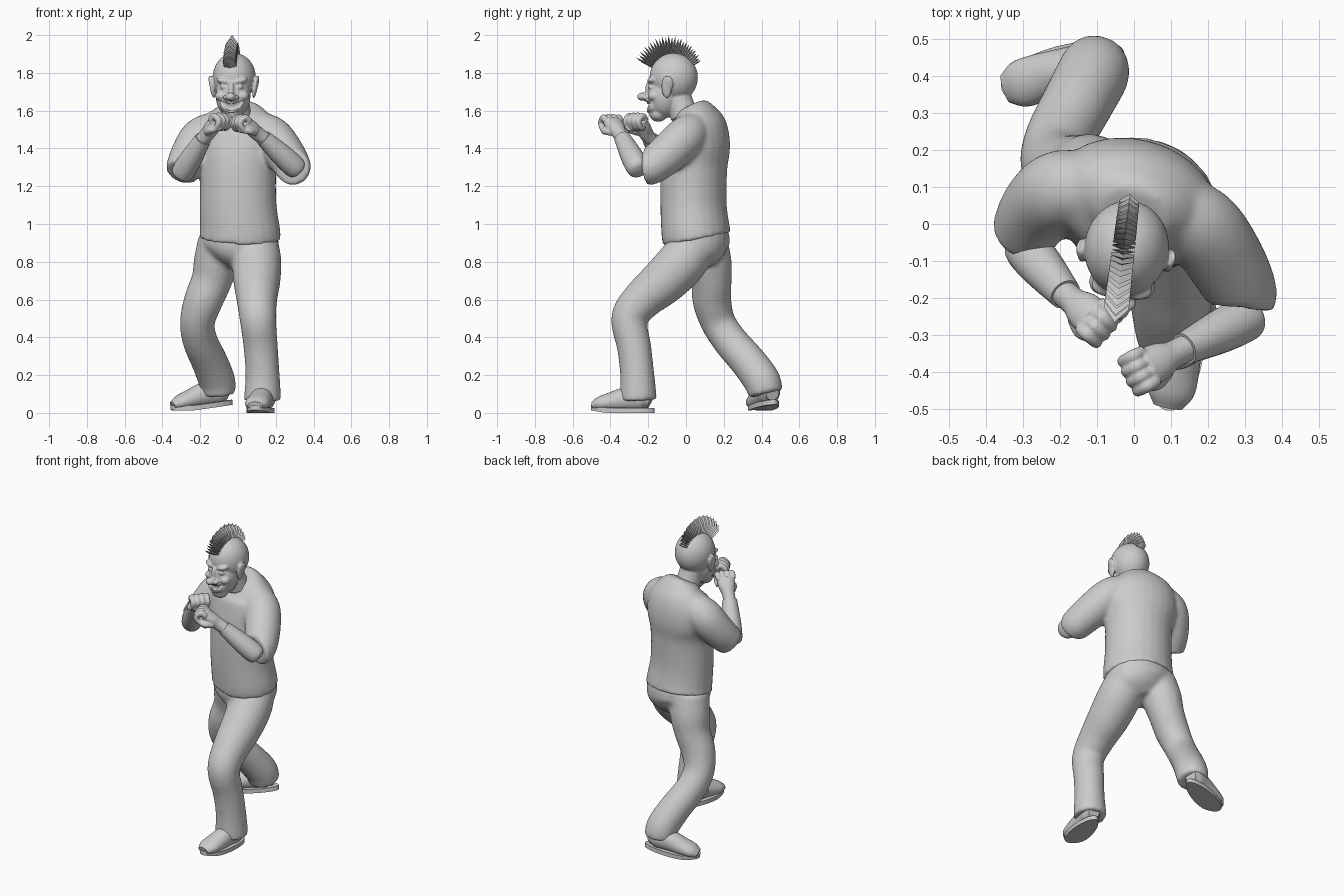
import bpy, bmesh
from math import sin, cos, pi, radians
from mathutils import Vector, Matrix

if "Cube" in bpy.data.objects:
    bpy.data.objects.remove(bpy.data.objects["Cube"])

grey = bpy.data.materials.new("plain_grey")
grey.use_nodes = True
grey.diffuse_color = (0.6, 0.6, 0.6, 1)
grey.node_tree.nodes["Principled BSDF"].inputs["Base Color"].default_value = (0.6, 0.6, 0.6, 1)


def finish(name, bm, matrix=None, voxel=0, smooth=4, sharp=40):
    """Turn a bmesh into an object; a voxel size fuses its parts into one skin."""
    if matrix:
        bm.transform(matrix)
    bmesh.ops.recalc_face_normals(bm, faces=bm.faces)
    mesh = bpy.data.meshes.new(name)
    for f in bm.faces:
        f.smooth = True
    bm.to_mesh(mesh)
    bm.free()
    mesh.set_sharp_from_angle(angle=radians(sharp))
    mesh.materials.append(grey)
    ob = bpy.data.objects.new(name, mesh)
    bpy.context.collection.objects.link(ob)
    if voxel:
        fuse = ob.modifiers.new("fuse", 'REMESH')
        fuse.mode = 'VOXEL'
        fuse.voxel_size = voxel
        fuse.use_smooth_shade = True
        relax = ob.modifiers.new("relax", 'SMOOTH')
        relax.iterations = smooth
    return ob


def spline(stations, steps=5):
    """Catmull-Rom through stations of x, y, z, half width, half depth."""
    pts = [Vector(s if len(s) == 5 else (*s, s[3])) for s in stations]
    pts = [pts[0] * 2 - pts[1]] + pts + [pts[-1] * 2 - pts[-2]]
    out = []
    for a, b, c, d in zip(pts, pts[1:], pts[2:], pts[3:]):
        for i in range(steps):
            t = i / steps
            out.append((b * 2 + (c - a) * t + (a * 2 - b * 5 + c * 4 - d) * t**2
                        + (b * 3 - a - c * 3 + d) * t**3) / 2)
    return out + [pts[-2]]


def loft(bm, stations, yaw=0, sides=24):
    path = spline(stations)
    ref = Vector((cos(yaw), sin(yaw), 0))
    rings = []
    for i, p in enumerate(path):
        tan = (path[min(i + 1, len(path) - 1)] - path[max(i - 1, 0)]).to_3d().normalized()
        u = (ref - tan * ref.dot(tan)).normalized()
        v = tan.cross(u)
        rings.append([bm.verts.new(p.to_3d() + u * p[3] * cos(k * 2 * pi / sides)
                                   + v * p[4] * sin(k * 2 * pi / sides)) for k in range(sides)])
    for r, s in zip(rings, rings[1:]):
        for k in range(sides):
            j = (k + 1) % sides
            bm.faces.new((r[k], r[j], s[j], s[k]))
    bm.faces.new(rings[0][::-1])
    bm.faces.new(rings[-1])


def ball(bm, centre, radii, roll=0):
    bmesh.ops.create_icosphere(bm, subdivisions=4, radius=1, matrix=Matrix.Translation(centre)
                               @ Matrix.Rotation(roll, 4, 'Y') @ Matrix.Diagonal((*radii, 1)))


# Shirt: twisted trunk and two short sleeves
bm = bmesh.new()
loft(bm, [(.01, .058, .922, .221, .182), (.01, .051, .965, .216, .18), (0, .04, 1.1, .206, .174),
          (0, .042, 1.3, .206, .175), (0, .058, 1.42, .23, .172), (0, .058, 1.52, .215, .154),
          (0, .045, 1.58, .165, .115), (-.005, .025, 1.622, .095, .08)], yaw=-.26)
loft(bm, [(.08, .05, 1.52, .085), (.175, .0, 1.465, .108), (.245, -.095, 1.375, .107),
          (.288, -.18, 1.308, .098), (.284, -.215, 1.3, .094)])
loft(bm, [(-.09, .09, 1.52, .085), (-.19, .092, 1.46, .11), (-.255, .045, 1.365, .104),
          (-.3, -.03, 1.27, .09)])
finish("shirt", bm, voxel=.011, smooth=14)

# Trousers: pelvis, forward bent leg and trailing leg
bm = bmesh.new()
loft(bm, [(.01, .06, .97, .2, .168), (.01, .06, .88, .203, .172), (0, .07, .82, .16, .14),
          (-.01, .08, .775, .08, .08)], yaw=-.1)
loft(bm, [(.1, .06, .92, .11), (.1, -.01, .81, .13), (.1, -.115, .7, .125), (.1, -.23, .6, .108),
          (.105, -.3, .5, .097), (.12, -.275, .35, .091), (.13, -.258, .2, .091), (.13, -.252, .065, .1)])
loft(bm, [(-.09, .095, .92, .12), (-.115, .122, .8, .12), (-.14, .134, .7, .108),
          (-.185, .138, .59, .103), (-.215, .17, .48, .093), (-.2, .235, .38, .093),
          (-.15, .33, .27, .096), (-.112, .402, .17, .098), (-.105, .422, .1, .092)])
finish("trousers", bm, voxel=.011, smooth=14)

# Shoes: rounded upper on an egg-shaped sole with a lifted toe
for side, place, yaw, tilt in (("left", (.123, -.335, 0), -.2, 0),
                               ("right", (-.19, .415, .022), -1.26, .13)):
    where = Matrix.Translation(place) @ Matrix.Rotation(yaw, 4, 'Z') @ Matrix.Rotation(tilt, 4, 'X')
    bm = bmesh.new()
    loft(bm, [(0, .15, .06, .035, .035), (0, .11, .075, .055, .062), (0, .03, .075, .058, .065),
              (0, -.06, .058, .065, .052), (0, -.12, .048, .063, .04), (0, -.16, .038, .04, .022)])
    for v in bm.verts:
        v.co.z = max(v.co.z, .015)
    finish(side + "_shoe", bm, where)
    bm = bmesh.new()
    angles = [i * 2 * pi / 32 for i in range(32)]
    sole = bm.faces.new([bm.verts.new(((.067 - .009 * cos(a)) * sin(a), .172 * cos(a), 0))
                         for a in angles])
    top = bmesh.ops.extrude_face_region(bm, geom=[sole])["geom"]
    bmesh.ops.translate(bm, vec=(0, 0, .026), verts=[g for g in top if isinstance(g, bmesh.types.BMVert)])
    for v in bm.verts:
        v.co.z += max(0, -v.co.y - .08) * .16
    finish(side + "_sole", bm, where)

# Forearms and clenched fists
for side, elbow, wrist, knuckle, sign in (
        ("left", (.315, -.25, 1.288), (.135, -.337, 1.455), (.0, -.405, 1.557), 1),
        ("right", (-.3, -.055, 1.262), (-.185, -.19, 1.45), (-.085, -.275, 1.565), -1)):
    e, w, k = Vector(elbow), Vector(wrist), Vector(knuckle)
    bm = bmesh.new()
    loft(bm, [(*e.lerp(w, -.07), .015), (*e.lerp(w, -.03), .045), (*e.lerp(w, .08), .06),
              (*e.lerp(w, .45), .059), (*w, .044)])
    finish(side + "_forearm", bm)
    f = (k - w).normalized()
    s = f.cross(Vector((0, 0, 1))).normalized()
    n = s.cross(f)
    frame = Matrix((s, f, n)).transposed().to_4x4()
    frame.translation = w.lerp(k, .62)
    bm = bmesh.new()
    loft(bm, [(0, -.11, 0, .034), (0, -.06, 0, .035), (0, -.02, .004, .046, .034),
              (0, .03, .006, .05, .03)])
    for i in range(4):
        x = (i - 1.5) * .027
        reach = .058 - .004 * abs(i - 1.5)
        loft(bm, [(x, .02, .014, .015), (x, reach, .014, .0165), (x, reach + .008, -.022, .015),
                  (x, .03, -.036, .014), (x, .005, -.026, .012)], sides=10)
    loft(bm, [(-sign * .03, -.04, -.01, .017), (-sign * .046, .0, -.028, .017),
              (-sign * .02, .038, -.047, .014)], sides=10)
    finish(side + "_fist", bm, frame @ Matrix.Scale(1.1, 4), voxel=.005, smooth=2)

# Head with neck, ears and grimacing features
head_place = Matrix.Translation((-.02, -.065, 1.72)) @ Matrix.Rotation(-.12, 4, 'Z')
bm = bmesh.new()
loft(bm, [(.01, .06, -.15, .075), (.005, .035, -.08, .07), (0, .01, 0, .07)])
ball(bm, (0, 0, .055), (.114, .128, .13))
ball(bm, (0, -.05, -.04), (.092, .088, .12))
ball(bm, (0, -.082, -.135), (.055, .048, .044))
ball(bm, (0, -.1, -.092), (.066, .052, .05))
ball(bm, (0, -.132, -.01), (.017, .02, .045))
ball(bm, (0, -.165, -.046), (.028, .03, .022))
for m in (-1, 1):
    ball(bm, (m * .025, -.148, -.05), (.019, .018, .014))
    ball(bm, (m * .042, -.106, .036), (.042, .03, .017), roll=-m * .25)
    ball(bm, (m * .058, -.098, -.042), (.032, .034, .027))
    ball(bm, (m * .042, -.115, .006), (.021, .018, .014))
    ball(bm, (m * .115, -.024, .005), (.012, .028, .06), roll=m * .16)
    ball(bm, (m * .122, -.014, .025), (.01, .026, .042), roll=m * .2)
head = finish("head", bm, head_place, voxel=.0055, smooth=4)

# Grinning mouth opening
bm = bmesh.new()
loft(bm, [(-.062, -.122, -.07, .009), (-.036, -.146, -.09, .022), (0, -.15, -.102, .03),
          (.036, -.146, -.09, .022), (.062, -.122, -.07, .009)], yaw=pi / 2, sides=16)
cutter = finish("mouth_cutter", bm, head_place)
cutter.hide_render = True
cutter.hide_set(True)
cut = head.modifiers.new("mouth", 'BOOLEAN')
cut.operation = 'DIFFERENCE'
cut.object = cutter

# Teeth follow the curve of the mouth
bm = bmesh.new()
for i in range(-3, 4):
    for drop, size in ((-.077, .014), (-.125, .01)):
        x = i * .0105
        bmesh.ops.create_cube(bm, size=1, matrix=Matrix.Translation((x, -.136 + x * x * 12, drop + x * x * 13))
                              @ Matrix.Diagonal((.0095, .012, size, 1)))
finish("teeth", bm, head_place)

# Mohawk: a dense fan of folded blades over the crown
bm = bmesh.new()
count = 27
for i in range(count):
    t = i / (count - 1)
    angle = radians(27 + 123 * t)
    out = Vector((0, -cos(angle), sin(angle)))
    along = Vector((0, sin(angle), cos(angle)))
    length = .223 - .05 * max(0, t - .45) / .55 - (.008 if i % 2 else 0)
    hub = Vector((-.008, -.004, .06))
    wide = Vector((.034 - .007 * t, 0, 0))
    tip = bm.verts.new(hub + out * length)
    ring = [bm.verts.new(hub + out * .115 + d) for d in (wide, along * -.01, -wide, along * .004)]
    shoulder = [bm.verts.new(v.co + out * (length - .115) * .6) for v in ring]
    for k in range(4):
        j = (k + 1) % 4
        bm.faces.new((ring[k], ring[j], shoulder[j], shoulder[k]))
        bm.faces.new((shoulder[k], shoulder[j], tip))
    bm.faces.new(ring[::-1])
finish("mohawk", bm, head_place, sharp=10)
